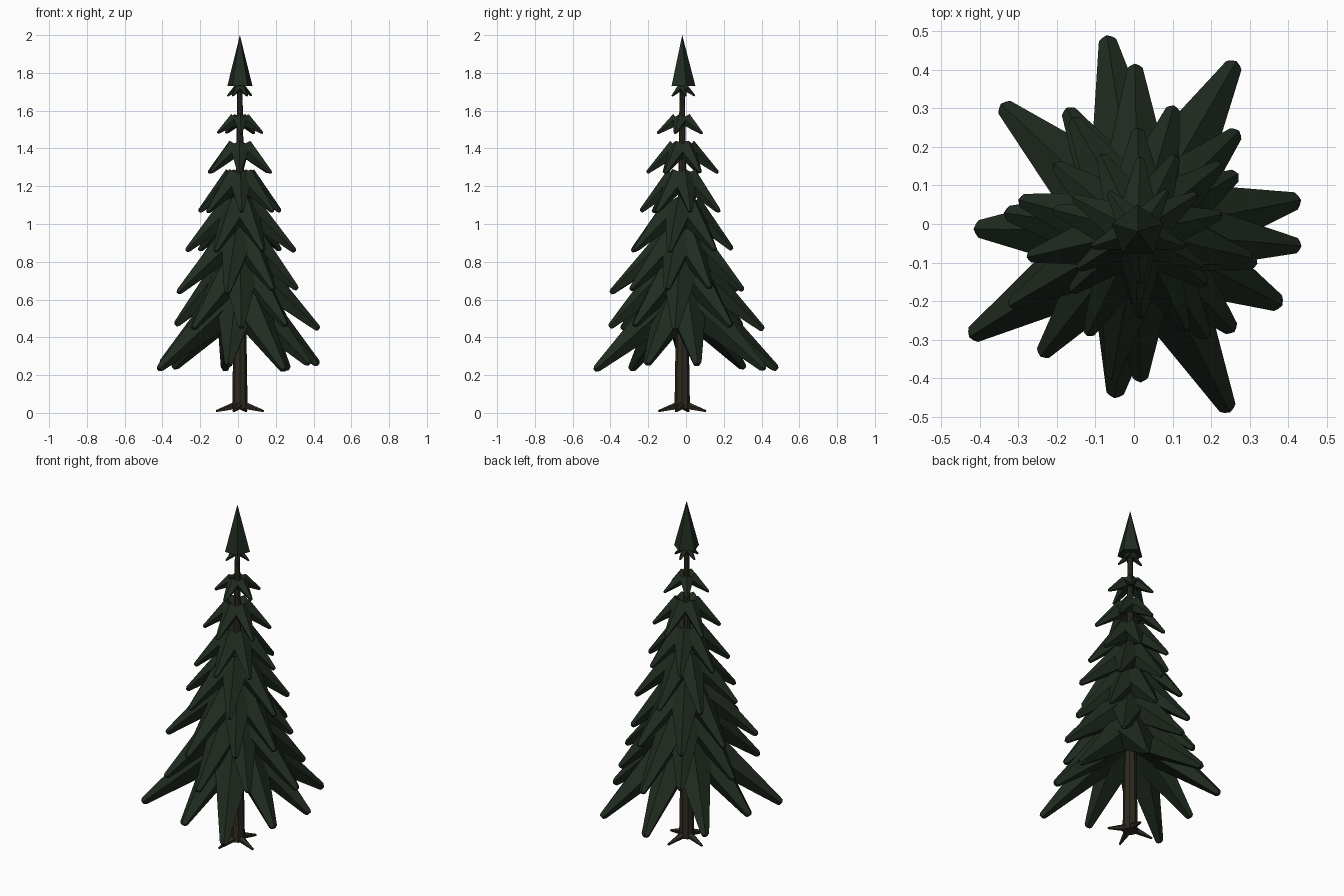
import bpy, bmesh, math, random
from mathutils import Vector

if "Cube" in bpy.data.objects:
    bpy.data.objects.remove(bpy.data.objects["Cube"])

random.seed(4)
CENTRE = Vector((0.01, -0.02, 0))


def material(name, rgb):
    m = bpy.data.materials.new(name)
    m.diffuse_color = (*rgb, 1)
    m.use_nodes = True
    m.node_tree.nodes["Principled BSDF"].inputs["Base Color"].default_value = m.diffuse_color
    return m


needles = material("dark green needles", (0.0145, 0.0245, 0.0145))
bark = material("dark brown bark", (0.027, 0.023, 0.014))


def spike(bm, a, b, ra, rb, sides, flat=1.0):
    """Tapered prism from a to b with one edge as a ridge on top."""
    d = (b - a).normalized()
    side = d.cross(Vector((0, 0, 1)))
    side = side.normalized() if side.length > 1e-4 else Vector((1, 0, 0))
    up = side.cross(d)
    rings = []
    for p, r in ((a, ra), (b, rb)):
        rings.append([bm.verts.new(p + side * r * math.sin(t) + up * r * flat * math.cos(t))
                      for t in (math.tau * i / sides for i in range(sides))])
    for i in range(sides):
        j = (i + 1) % sides
        bm.faces.new((rings[0][i], rings[0][j], rings[1][j], rings[1][i]))
    bm.faces.new(rings[0])
    bm.faces.new(rings[1])


def finish(bm, name, mat):
    bmesh.ops.recalc_face_normals(bm, faces=bm.faces)
    me = bpy.data.meshes.new(name)
    bm.to_mesh(me)
    bm.free()
    me.materials.append(mat)
    ob = bpy.data.objects.new(name, me)
    ob.location = CENTRE
    bpy.context.collection.objects.link(ob)


def polar(deg, r, z):
    t = math.radians(deg)
    return Vector((r * math.cos(t), r * math.sin(t), z))


def even(count, phase, reach):
    """Evenly spread boughs with slight variation: (angle, reach) pairs."""
    return [(phase + 360 * i / count + random.uniform(-3, 3),
             reach * random.uniform(0.97, 1.04)) for i in range(count)]


# Trunk
bm = bmesh.new()
spike(bm, Vector((0, 0, 0.02)), Vector((0, 0, 1.76)), 0.041, 0.013, 8)
finish(bm, "trunk", bark)

# Roots
bm = bmesh.new()
for a in (-15, 75, 165, 255):
    spike(bm, polar(a, 0.01, 0.042), polar(a, 0.13, 0.009), 0.023, 0.006, 5)
finish(bm, "roots", bark)

# Bough tiers: boughs, tip height, drop, inner radius, inner and tip thickness
tiers = [
    ([(11, .43), (60, .51), (99, .515), (137, .485), (179, .425), (212, .515),
      (262, .435), (297, .525), (333, .42)], 0.25, 0.36, 0.04, 0.128, 0.024),
    ([(-5, .425), (45, .37), (91, .435), (120, .37), (172, .35), (232, .41),
      (271, .39), (314, .36)], 0.46, 0.315, 0.04, 0.112, 0.021),
    ([(30, .30), (74, .34), (120, .34), (165, .32), (210, .385), (260, .39),
      (303, .33), (345, .32)], 0.655, 0.27, 0.04, 0.097, 0.019),
    ([(39, .28), (90, .27), (141, .28), (193, .295), (244, .30), (296, .285),
      (347, .305)], 0.865, 0.225, 0.038, 0.084, 0.017),
    (even(7, 65, 0.228), 1.07, 0.175, 0.033, 0.069, 0.015),
    (even(6, 90, 0.187), 1.275, 0.128, 0.031, 0.055, 0.012),
    (even(5, 54, 0.13), 1.483, 0.07, 0.027, 0.040, 0.009),
    (even(5, 90, 0.068), 1.68, 0.04, 0.016, 0.021, 0.006),
]
for n, (boughs, tip_z, drop, r_in, thick, thin) in enumerate(tiers):
    bm = bmesh.new()
    mean = sum(r for _, r in boughs) / len(boughs)
    for angle, reach in boughs:
        # Longer boughs hang slightly lower
        tip = polar(angle, reach - thin * 0.7, tip_z - 0.3 * (reach - mean))
        root = polar(angle, r_in, tip_z + drop)
        spike(bm, root, tip, thick, thin, 5, 0.9)
        # Chamfered blunt end
        end = tip + (tip - root).normalized() * thin * 0.5
        spike(bm, tip, end, thin, thin * 0.6, 5, 0.9)
    finish(bm, f"bough_tier_{n + 1}", needles)

# Pointed crown
bm = bmesh.new()
base = [bm.verts.new(polar(90 + 72 * i, 0.07, 1.73)) for i in range(5)]
apex = bm.verts.new((0, 0, 2.0))
for i in range(5):
    bm.faces.new((base[i], base[(i + 1) % 5], apex))
bm.faces.new(base)
finish(bm, "crown", needles)
